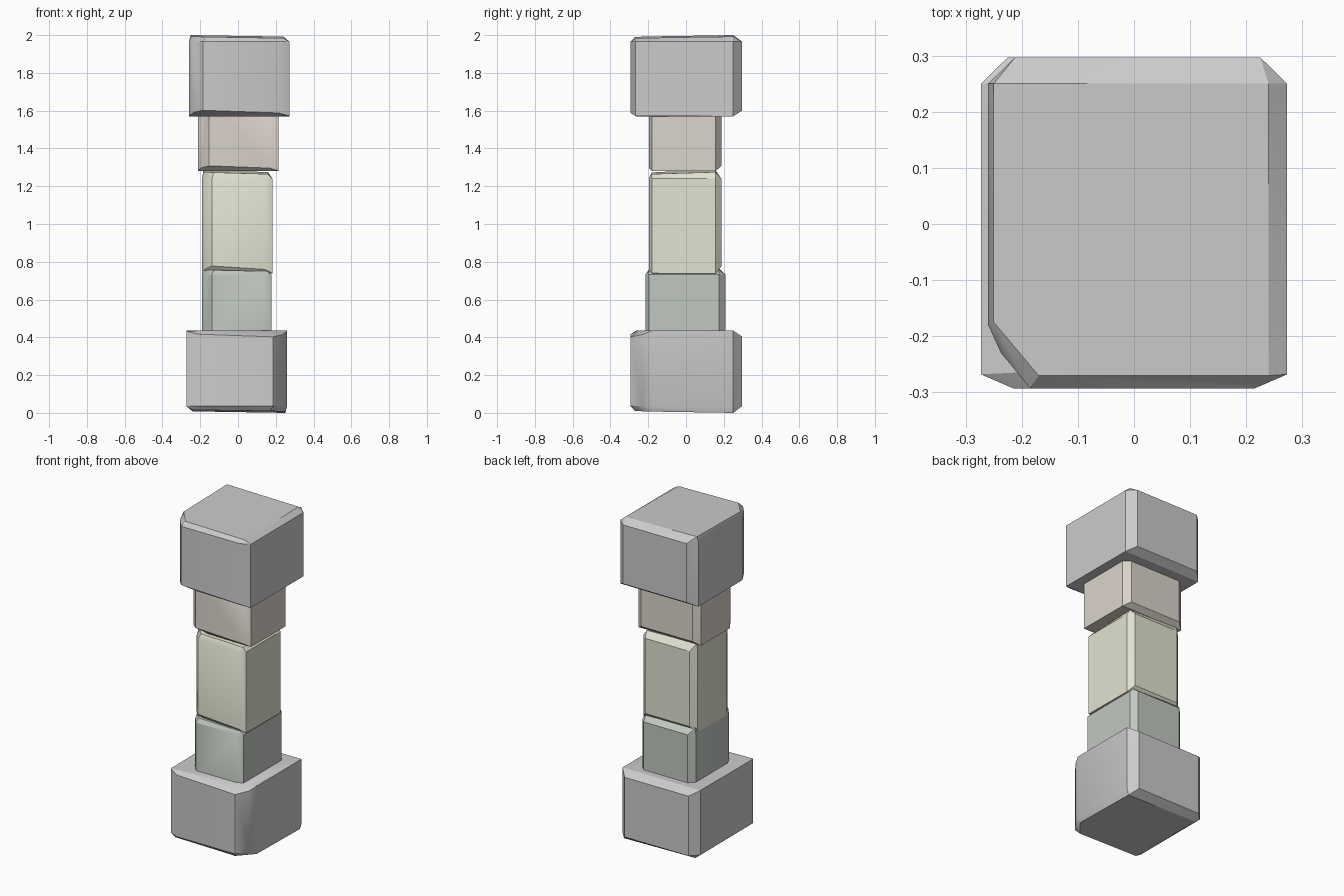
import bpy, bmesh

if "Cube" in bpy.data.objects:
    bpy.data.objects.remove(bpy.data.objects["Cube"])

# Rough-hewn stone, as rings of points (upright, x/y/z of the capital)
upper = [(-.26, -.18), (-.237, -.23), (-.185, -.293), (.215, -.293), (.273, -.268),
         (.273, .25), (.225, .297), (-.212, .297), (-.26, .25)]
lower_z = [1.57, 1.59, 1.602, 1.588, 1.572, 1.57, 1.6, 1.6, 1.57]
top = [(-.25, -.175), (-.17, -.27), (.24, -.27), (.24, .25), (-.25, .25)]
bottom = [(-.22, -.215), (-.1, -.255), (.215, -.265), (.225, .25), (-.22, .25)]

STONE = [(x, y, 1.965) for x, y in upper]
STONE += [(x, y, z) for (x, y), z in zip(upper, lower_z)]
STONE += [(x, y, 1.992 - .016 * x + .016 * y) for x, y in top]
STONE += [(x, y, 1.57) for x, y in bottom]
LO, HI = (-.26, -.293, 1.57), (.273, .297, 2.0)


def stone(name, lo, hi, flip=False, color=None):
    """Fit the chamfered stone into the box lo-hi; flip turns it upside down about y."""
    bm = bmesh.new()
    for p in STONE:
        t = [(p[i] - LO[i]) / (HI[i] - LO[i]) for i in range(3)]
        if flip:
            t[0], t[2] = 1 - t[0], 1 - t[2]
        bm.verts.new([lo[i] + t[i] * (hi[i] - lo[i]) for i in range(3)])
    hull = bmesh.ops.convex_hull(bm, input=bm.verts)
    loose = [v for v in bm.verts if not v.link_faces]
    bmesh.ops.delete(bm, geom=loose, context='VERTS')
    bmesh.ops.dissolve_limit(bm, angle_limit=.03, verts=bm.verts, edges=bm.edges)
    bmesh.ops.recalc_face_normals(bm, faces=bm.faces)
    me = bpy.data.meshes.new(name)
    bm.to_mesh(me)
    bm.free()
    ob = bpy.data.objects.new(name, me)
    bpy.context.collection.objects.link(ob)
    if color:
        mat = bpy.data.materials.new(name + "_stone")
        mat.diffuse_color = (*color, 1)
        mat.use_nodes = True
        mat.node_tree.nodes["Principled BSDF"].inputs["Base Color"].default_value = mat.diffuse_color
        me.materials.append(mat)
    bpy.ops.object.select_all(action='DESELECT')
    ob.select_set(True)
    bpy.context.view_layer.objects.active = ob
    bpy.ops.object.shade_smooth_by_angle(angle=.5)


# Capital and base are the same stone, one turned over
stone("capital", LO, HI)
stone("base", (-.273, -.293, 0), (.26, .297, .435), flip=True)

# Three shaft stones
stone("upper_shaft", (-.213, -.197, 1.28), (.215, .187, 1.66), color=(.71, .66, .60))
stone("middle_shaft", (-.19, -.197, .737), (.182, .187, 1.285), color=(.76, .77, .64))
stone("lower_shaft", (-.19, -.215, .36), (.177, .208, .765), color=(.53, .58, .53))
